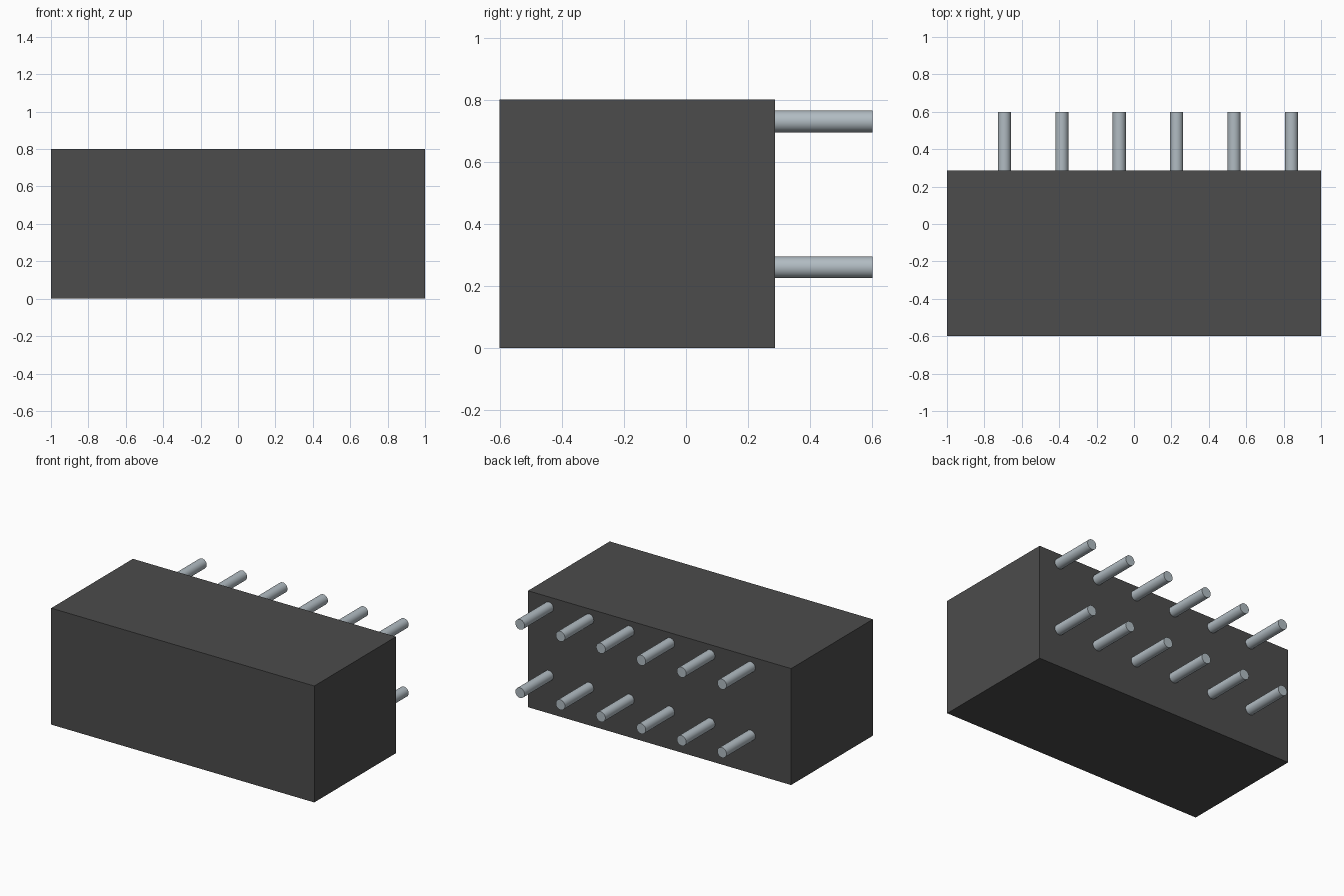
import bpy
import math

cube = bpy.data.objects.get("Cube")
if cube:
    bpy.data.objects.remove(cube, do_unlink=True)


def make_material(name, rgb, roughness):
    mat = bpy.data.materials.new(name)
    mat.use_nodes = True
    mat.diffuse_color = (*rgb, 1)
    bsdf = mat.node_tree.nodes["Principled BSDF"]
    bsdf.inputs["Base Color"].default_value = (*rgb, 1)
    bsdf.inputs["Roughness"].default_value = roughness
    return mat


dark_plastic = make_material("dark grey plastic", (0.072, 0.072, 0.072), 0.6)
pin_metal = make_material("pale steel", (0.44, 0.50, 0.54), 0.4)

FRONT, BACK, PIN_END = -0.6, 0.287, 0.6
HEIGHT = 0.8

# Solid block housing
bpy.ops.mesh.primitive_cube_add(size=1, location=(0, (FRONT + BACK) / 2, HEIGHT / 2))
body = bpy.context.object
body.name = "housing"
body.scale = (2, BACK - FRONT, HEIGHT)
bpy.ops.object.transform_apply(location=False, rotation=False, scale=True)
body.data.materials.append(dark_plastic)

# Two rows of six round pins on the back
PIN_RADIUS = 0.035
PIN_START = BACK - 0.02
for row, z in (("lower", 0.26), ("upper", 0.73)):
    for i in range(6):
        bpy.ops.mesh.primitive_cylinder_add(
            vertices=32, radius=PIN_RADIUS, depth=PIN_END - PIN_START,
            location=(-0.693 + 0.307 * i, (PIN_START + PIN_END) / 2, z),
            rotation=(math.pi / 2, 0, 0))
        pin = bpy.context.object
        pin.name = f"{row}_pin_{i + 1}"
        pin.data.materials.append(pin_metal)
        bpy.ops.object.shade_smooth_by_angle(angle=math.radians(40))
